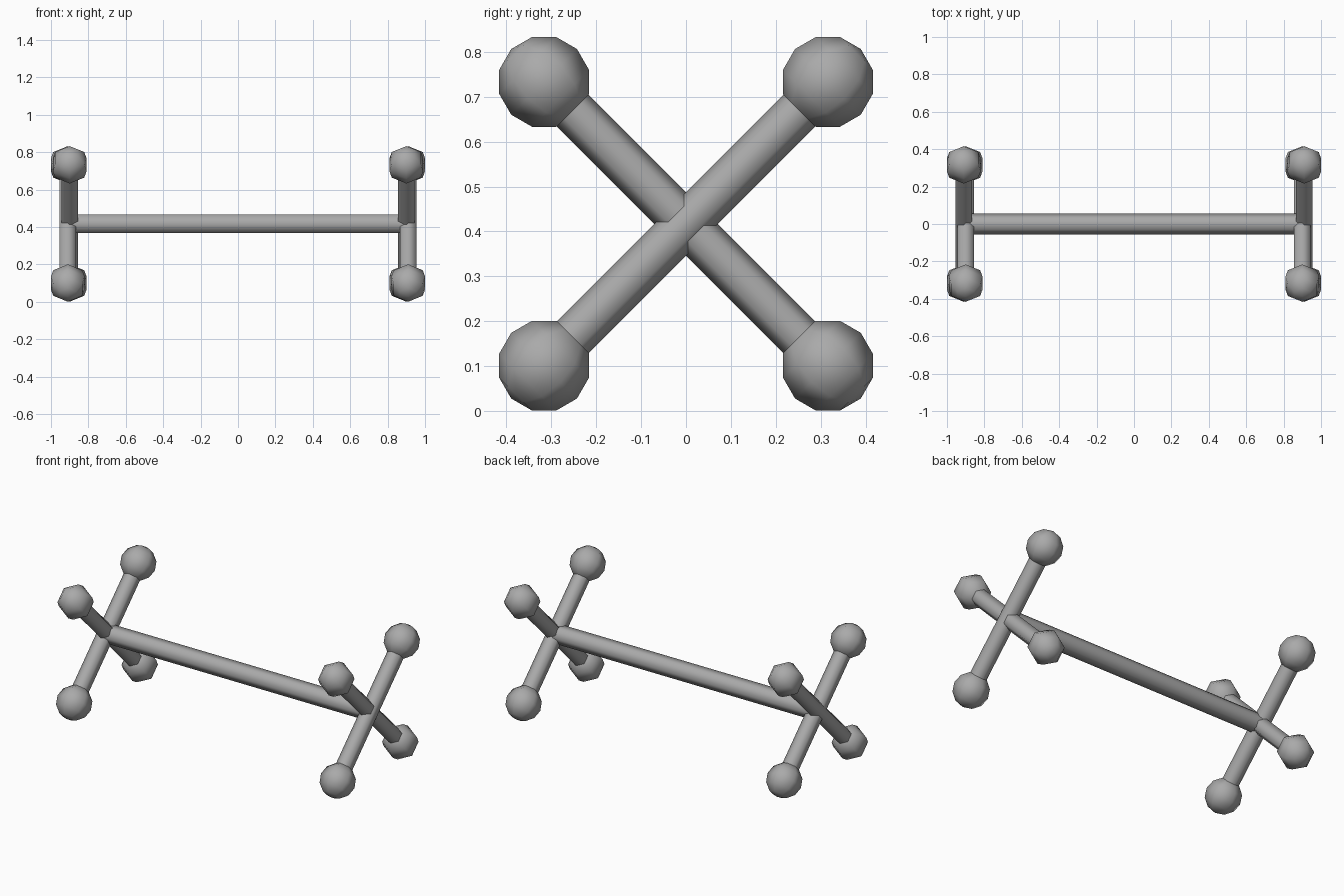
import bpy, bmesh, math
from mathutils import Matrix, Vector

if "Cube" in bpy.data.objects:
    bpy.data.objects.remove(bpy.data.objects["Cube"])

grey = bpy.data.materials.new("plain grey")
grey.diffuse_color = (0.4, 0.4, 0.4, 1)
grey.use_nodes = True
grey.node_tree.nodes["Principled BSDF"].inputs["Base Color"].default_value = grey.diffuse_color

MID_Z = 0.417    # height of the axle and of the crossing
REACH = 0.316    # knob offset from the crossing, along y and z


def finish(name, bm, matrix):
    """Turn a hexagonal primitive (axis z) so its flats face +-x, then place it."""
    radius = max(v.co.xy.length for v in bm.verts)
    if max(v.co.x for v in bm.verts) > 0.95 * radius:
        bm.transform(Matrix.Rotation(math.radians(30), 4, 'Z'))
    bm.transform(matrix)
    for f in bm.faces:
        f.smooth = len(f.verts) < 6
    mesh = bpy.data.meshes.new(name)
    bm.to_mesh(mesh)
    bm.free()
    mesh.materials.append(grey)
    obj = bpy.data.objects.new(name, mesh)
    bpy.context.collection.objects.link(obj)


def rod(name, radius, length, matrix):
    bm = bmesh.new()
    bmesh.ops.create_cone(bm, cap_ends=True, segments=6, radius1=radius,
                          radius2=radius, depth=length)
    finish(name, bm, matrix)


def knob(name, matrix):
    bm = bmesh.new()
    bmesh.ops.create_uvsphere(bm, u_segments=6, v_segments=6, radius=0.1035)
    finish(name, bm, matrix)


# long axle between the two crosses
rod("axle", 0.057, 1.82,
    Matrix.Translation((0, 0, MID_Z)) @ Matrix.Rotation(math.radians(90), 4, 'Y'))

# crossed legs with a knob at each end
for side, sx in (("left", -1), ("right", 1)):
    for kind, sy, x in (("rising", 1, 0.91), ("falling", -1, 0.90)):
        turn = Matrix.Rotation(math.radians(-45 * sy), 4, 'X')
        centre = Vector((sx * x, 0, MID_Z))
        rod(f"{side}_{kind}_leg", 0.05, 2 * REACH * math.sqrt(2),
            Matrix.Translation(centre) @ turn)
        for end, sz in (("upper", 1), ("lower", -1)):
            tip = centre + Vector((0, sy * sz * REACH, sz * REACH))
            knob(f"{side}_{kind}_{end}_knob", Matrix.Translation(tip) @ turn)
